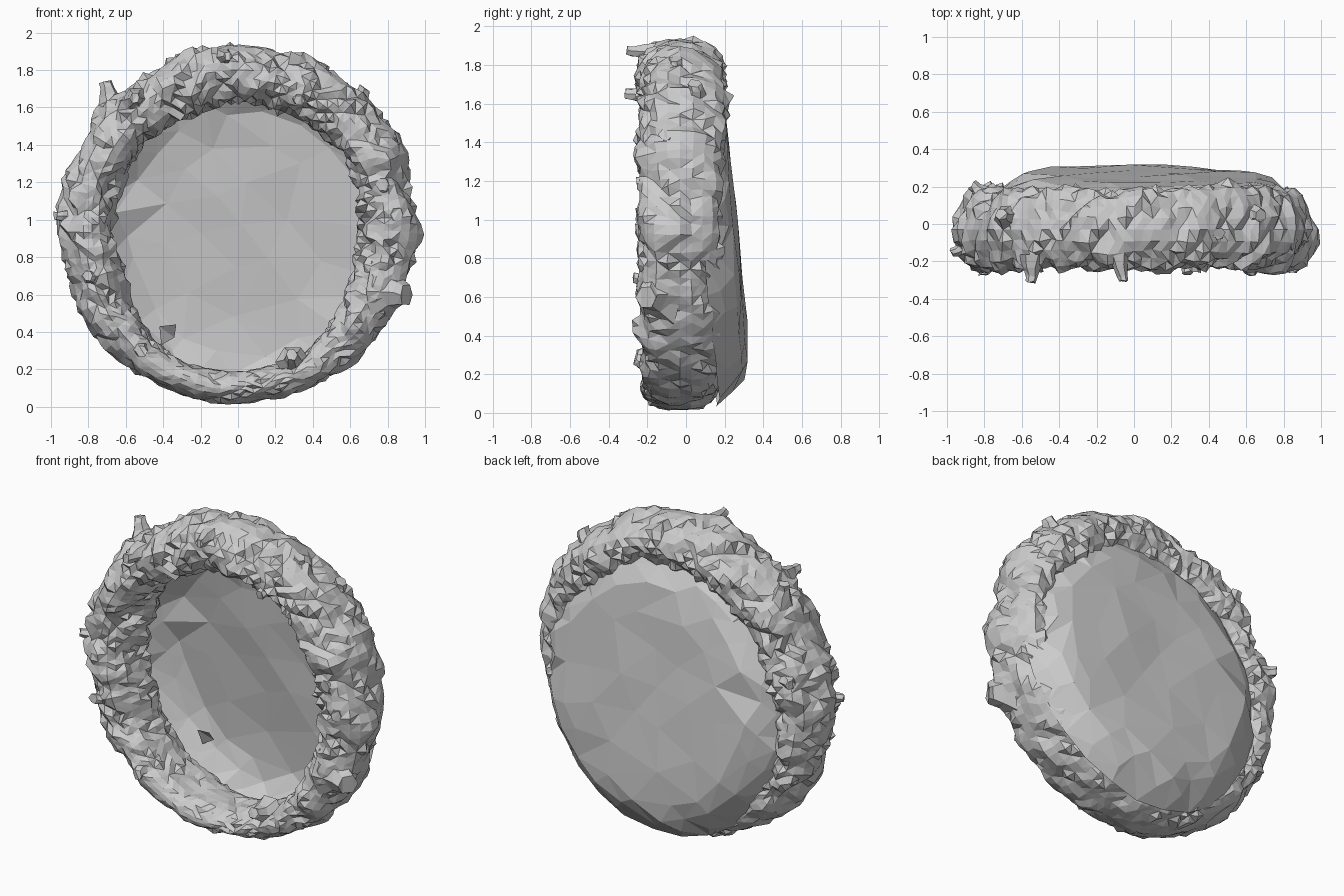
import bpy, bmesh, math, random
from mathutils import Vector, noise, geometry

if "Cube" in bpy.data.objects:
    bpy.data.objects.remove(bpy.data.objects["Cube"])

random.seed(4)
CZ = 0.975                     # height of the wreath centre


def finish(bm, name):
    bmesh.ops.triangulate(bm, faces=bm.faces[:])
    bmesh.ops.recalc_face_normals(bm, faces=bm.faces[:])
    me = bpy.data.meshes.new(name)
    bm.to_mesh(me)
    bm.free()
    ob = bpy.data.objects.new(name, me)
    bpy.context.collection.objects.link(ob)
    return ob


# Twisted rough ring, thinner along the bottom
N, M = 124, 22
bm = bmesh.new()
rows = []
for i in range(N):
    a = 2 * math.pi * i / N
    low = max(0, -math.sin(a)) ** 2
    half_r = 0.148 - 0.070 * low
    half_y = 0.215 - 0.02 * low
    mid_r = 0.952 - half_r
    row = []
    for j in range(M):
        t = 2 * math.pi * j / M
        dr, dy = math.cos(t), math.sin(t)
        r, y = mid_r + half_r * dr, -0.03 + half_y * dy
        p = Vector((r * math.cos(a), y, r * math.sin(a)))
        # strands spiral round the ring; lumps and roughness break them up
        s = t + 5 * a
        q = Vector((2.2 * math.cos(s), 2.2 * math.sin(s), 0)) + p * 2.2
        strand = 0.5 - abs(noise.noise(q)) * 2
        d = (0.045 * noise.noise(p * 4) + 0.030 * noise.noise(p * 10)
             + 0.022 * noise.noise(p * 21) + 0.035 * strand)
        d *= 1 - 0.5 * low
        r, y = r + d * dr, y + d * dy
        a2 = a + 0.02 * noise.noise(p * 14)
        row.append(bm.verts.new((r * math.cos(a2), y, CZ + r * math.sin(a2))))
    rows.append(row)
for i in range(N):
    for j in range(M):
        k, l = (i + 1) % N, (j + 1) % M
        bm.faces.new((rows[i][j], rows[k][j], rows[k][l], rows[i][l]))
finish(bm, "wreath_ring")

# Faceted shallow bowl closing the back: fraction of radius, forward bend, points
LEVELS = [(0.0, 0.0, 1), (0.26, 0.0, 6), (0.52, 0.0, 11), (0.74, -0.01, 18),
          (0.84, -0.05, 24), (0.93, -0.11, 28), (1.0, -0.19, 30)]
flat, depth = [], []
for f, drop, count in LEVELS:
    for i in range(count):
        wob = 0.0 if f == 1.0 else 0.25
        a = 2 * math.pi * (i + random.uniform(-wob, wob)) / count + f * 9
        low = max(0, -math.sin(a)) ** 2
        full = 0.85 + 0.03 * math.cos(a) + 0.095 * low - 0.03 * max(0, math.sin(a))
        rad = full * (f + (random.uniform(-0.02, 0.02) if 0 < f < 1 else 0))
        x, z = rad * math.cos(a) + 0.02, CZ + rad * math.sin(a)
        flat.append(Vector((x, z)))
        depth.append(0.20 + 0.1 * (1.6 - z) + drop + random.uniform(-0.012, 0.012))
pts, _, tris, orig, _, _ = geometry.delaunay_2d_cdt(flat, [], [], 0, 1e-6)
bm = bmesh.new()
vs = [bm.verts.new((p.x, depth[o[0]], p.y)) for p, o in zip(pts, orig)]
for t in tris:
    bm.faces.new([vs[k] for k in t])
finish(bm, "back_bowl")


# Broken twig stubs: tip position, direction, tip radius
def stub(n, tip, direction, rad):
    rot = Vector(direction).normalized().to_track_quat('Z', 'Y')
    bm = bmesh.new()
    rings = []
    for h, s in ((-0.15, 2.3), (-0.075, 1.35), (-0.03, 0.95), (0.0, 0.85)):
        lean = Vector((random.uniform(-0.2, 0.2) * rad, random.uniform(-0.2, 0.2) * rad, 0))
        rings.append([bm.verts.new(Vector(tip) + rot @ (lean + Vector((
            rad * s * random.uniform(0.8, 1.1) * math.cos(k * math.pi / 3),
            rad * s * random.uniform(0.8, 1.1) * math.sin(k * math.pi / 3),
            h + random.uniform(-0.015, 0))))) for k in range(6)])
    for u, v in zip(rings, rings[1:]):
        for k in range(6):
            bm.faces.new((u[k], u[(k + 1) % 6], v[(k + 1) % 6], v[k]))
    bm.faces.new(rings[-1])
    bm.faces.new(rings[0][::-1])
    finish(bm, "twig_stub_%02d" % n)


STUBS = [
    ((-0.71, 0.05, 1.74), (-0.3, 0.1, 1), 0.04),
    ((-0.55, -0.32, 1.65), (0, -1, 0.1), 0.035),
    ((-0.05, -0.31, 1.88), (0.2, -1, 0.1), 0.03),
    ((0.47, -0.05, 1.84), (0.5, -0.2, 1), 0.04),
    ((0.68, 0.05, 1.71), (0.5, 0, 1), 0.045),
    ((0.32, -0.26, 1.64), (-0.1, -1, -0.2), 0.035),
    ((0.86, -0.1, 1.45), (1, -0.3, 0.5), 0.045),
    ((0.78, -0.26, 1.18), (0, -1, 0), 0.045),
    ((0.85, -0.26, 1.03), (0.3, -1, 0), 0.045),
    ((0.90, -0.22, 0.60), (1, -0.7, -0.1), 0.075),
    ((-0.98, -0.16, 1.02), (-1, -0.6, 0), 0.03),
    ((-0.80, -0.28, 0.70), (-0.1, -1, 0.1), 0.035),
    ((-0.52, -0.26, 0.30), (0, -1, 0), 0.04),
    ((0.29, -0.27, 0.28), (0, -1, 0.3), 0.04),
    ((-0.87, 0.22, 1.2), (-0.7, 0.7, 0), 0.035),
]
for n, s in enumerate(STUBS):
    stub(n, *s)

# Small loose flap inside the bowl
bm = bmesh.new()
bm.faces.new([bm.verts.new(c) for c in (
    (-0.42, 0.20, 0.43), (-0.33, 0.19, 0.44), (-0.34, 0.25, 0.37), (-0.41, 0.24, 0.33))])
finish(bm, "loose_flap")
